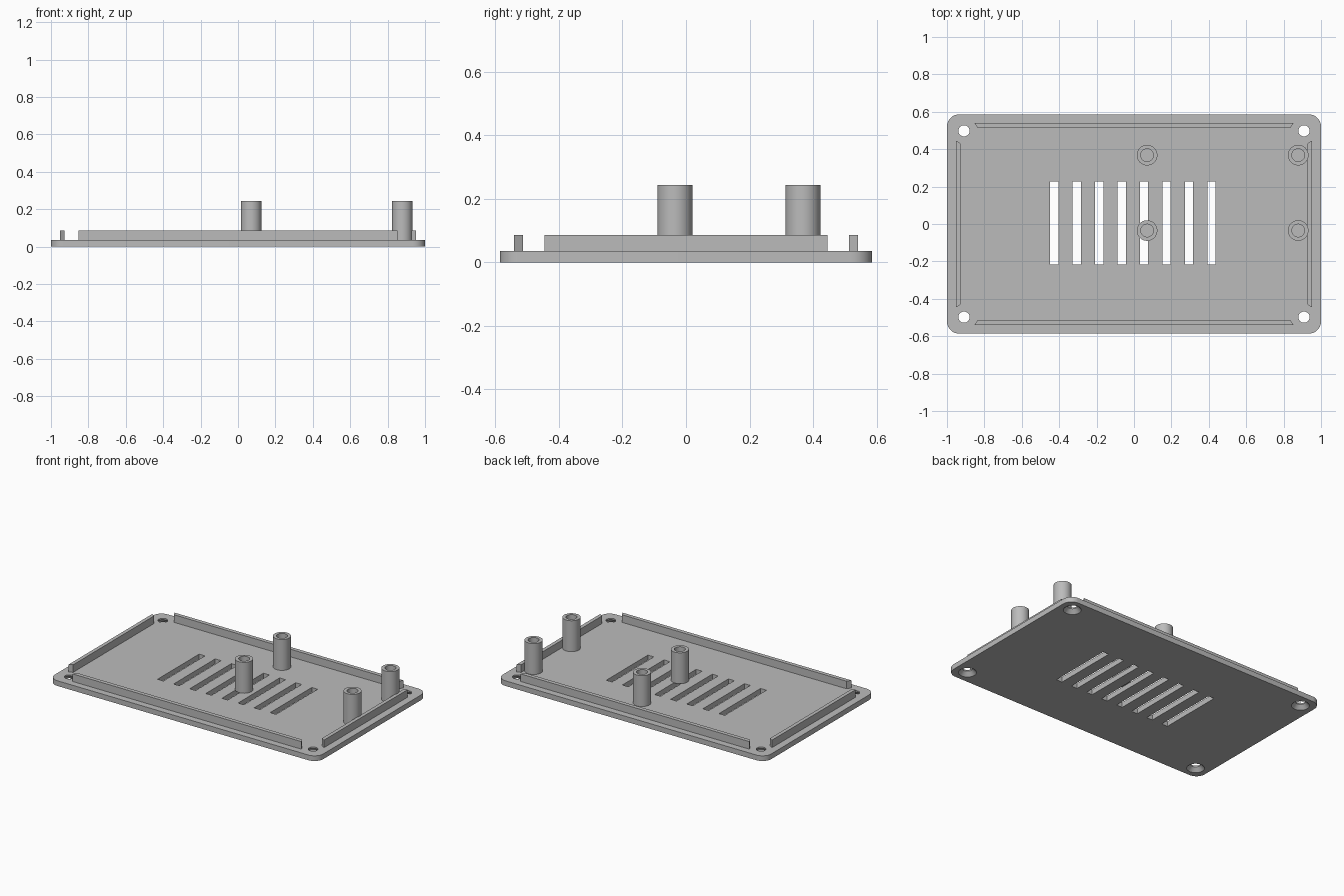
import bpy, bmesh, math

if "Cube" in bpy.data.objects:
    bpy.data.objects.remove(bpy.data.objects["Cube"], do_unlink=True)

PLATE_TOP, RAIL_TOP, POST_TOP = 0.035, 0.086, 0.243

grey = bpy.data.materials.new("plain grey")
grey.use_nodes = True
grey.diffuse_color = (0.5, 0.5, 0.5, 1)
grey.node_tree.nodes["Principled BSDF"].inputs["Base Color"].default_value = (0.5, 0.5, 0.5, 1)


def prism(bm, outline, z0, z1):
    """Extrude a counter-clockwise outline from z0 to z1."""
    low = [bm.verts.new((x, y, z0)) for x, y in outline]
    high = [bm.verts.new((x, y, z1)) for x, y in outline]
    bm.faces.new(low[::-1])
    bm.faces.new(high)
    n = len(outline)
    for i in range(n):
        j = (i + 1) % n
        bm.faces.new((low[i], low[j], high[j], high[i]))


def lathe(bm, cx, cy, profile, sides=40):
    """Turn a (radius, z) profile, capping both ends."""
    rings = []
    for r, z in profile:
        angles = [math.tau * i / sides for i in range(sides)]
        rings.append([bm.verts.new((cx + r * math.cos(a), cy + r * math.sin(a), z)) for a in angles])
    for a, b in zip(rings, rings[1:]):
        for i in range(sides):
            j = (i + 1) % sides
            bm.faces.new((a[i], a[j], b[j], b[i]))
    bm.faces.new(rings[0][::-1])
    bm.faces.new(rings[-1])


def finish(bm, name):
    bmesh.ops.recalc_face_normals(bm, faces=bm.faces)
    mesh = bpy.data.meshes.new(name)
    bm.to_mesh(mesh)
    bm.free()
    mesh.materials.append(grey)
    ob = bpy.data.objects.new(name, mesh)
    bpy.context.collection.objects.link(ob)
    return ob


def smooth(ob):
    bpy.ops.object.select_all(action='DESELECT')
    ob.select_set(True)
    bpy.context.view_layer.objects.active = ob
    bpy.ops.object.shade_smooth_by_angle(angle=math.radians(30))


# Rounded base plate
HX, HY, R = 1.0, 0.586, 0.065
outline = []
for k, (sx, sy) in enumerate([(1, 1), (-1, 1), (-1, -1), (1, -1)]):
    for i in range(11):
        a = math.pi / 2 * (k + i / 10)
        outline.append((sx * (HX - R) + R * math.cos(a), sy * (HY - R) + R * math.sin(a)))
bm = bmesh.new()
prism(bm, outline, 0, PLATE_TOP)
plate = finish(bm, "base_plate")

# Cutter: vent slots and countersunk screw holes
bm = bmesh.new()
for i in range(8):
    x = -0.426 + 0.12 * i
    w = 0.022
    prism(bm, [(x - w, -0.217), (x + w, -0.217), (x + w, 0.226), (x - w, 0.226)], -0.05, 0.1)
for sx in (-1, 1):
    for sy in (-1, 1):
        lathe(bm, sx * 0.909, sy * 0.498, [(0.055, -0.05), (0.055, 0), (0.03, 0.026), (0.03, 0.1)])
cutter = finish(bm, "hole_cutter")
cutter.hide_render = True

mod = plate.modifiers.new("holes", 'BOOLEAN')
mod.operation = 'DIFFERENCE'
mod.solver = 'EXACT'
mod.object = cutter
bpy.context.view_layer.objects.active = plate
bpy.ops.object.modifier_apply(modifier=mod.name)
bpy.data.objects.remove(cutter, do_unlink=True)
smooth(plate)

# Locating rails with mitred ends
for sign, long_name, short_name in ((-1, "front_rail", "right_rail"), (1, "back_rail", "left_rail")):
    bm = bmesh.new()
    prism(bm, [(-0.853, sign * 0.541), (0.853, sign * 0.541),
               (0.837, sign * 0.514), (-0.837, sign * 0.514)], PLATE_TOP, RAIL_TOP)
    finish(bm, long_name)
    bm = bmesh.new()
    prism(bm, [(sign * 0.952, -0.446), (sign * 0.952, 0.446),
               (sign * 0.927, 0.43), (sign * 0.927, -0.43)], PLATE_TOP, RAIL_TOP)
    finish(bm, short_name)

# Hollow mounting posts
for x, xname in ((0.07, "centre"), (0.878, "left")):
    for y, yname in ((-0.035, "front"), (0.368, "back")):
        bm = bmesh.new()
        lathe(bm, x, y, [(0.055, PLATE_TOP), (0.055, POST_TOP), (0.034, POST_TOP), (0.034, 0.08)])
        smooth(finish(bm, f"{xname}_{yname}_post"))
